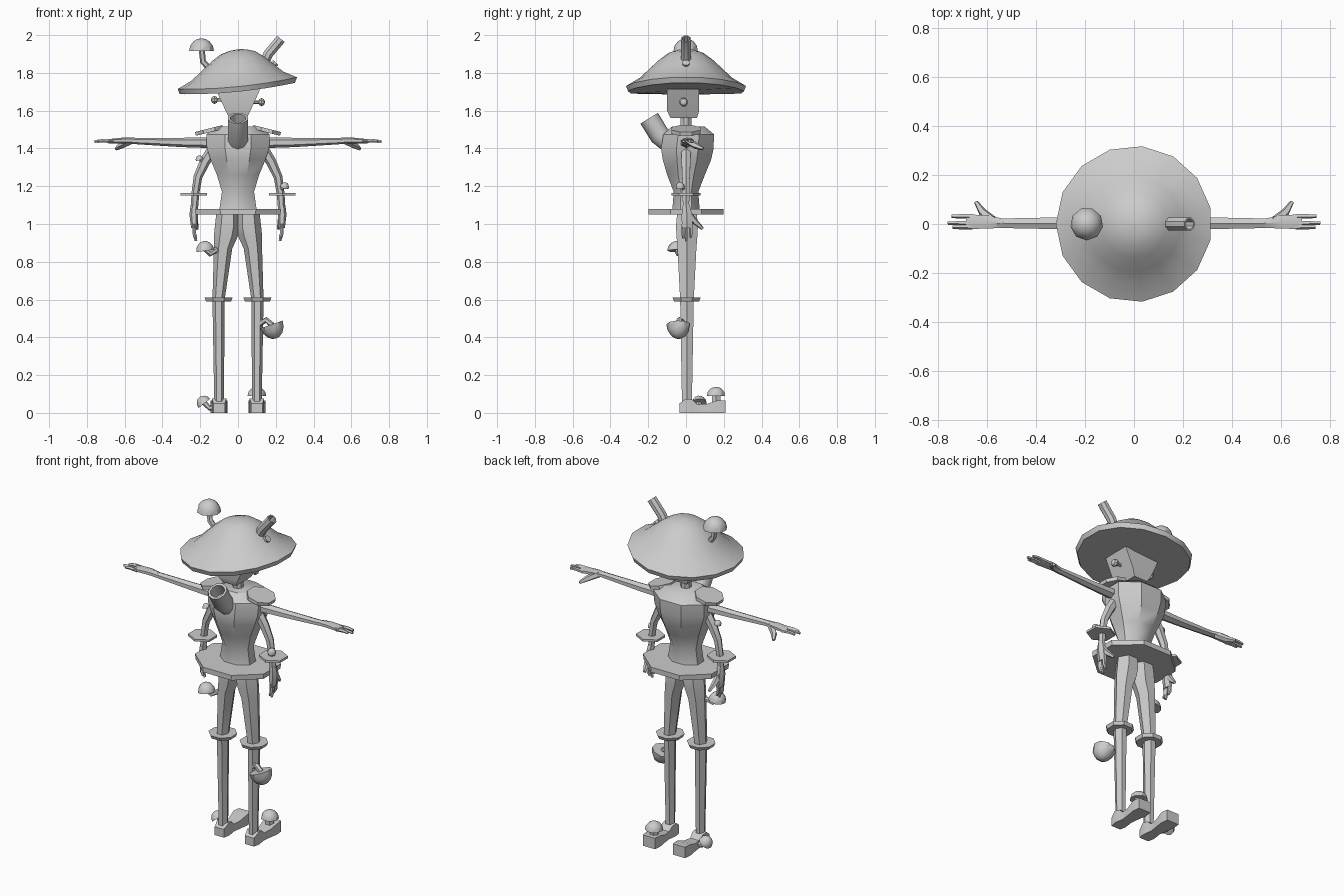
import bpy, bmesh, math
from mathutils import Vector

grey = bpy.data.materials.new("light_grey")
grey.diffuse_color = (0.6, 0.6, 0.6, 1)
X, Y, Z = Vector((1, 0, 0)), Vector((0, 1, 0)), Vector((0, 0, 1))


def tube(name, path, radii, n=8, ref=Y, axis=None, hollow=False, bend=None, sharp=38):
    """Loft n-sided rings along a path; a radius is one value or (along ref, across ref)."""
    pts = [Vector(p) for p in path]
    if not isinstance(radii, list):
        radii = [radii] * len(pts)
    rings = []
    for i, p in enumerate(pts):
        t = axis or (pts[min(i + 1, len(pts) - 1)] - pts[max(i - 1, 0)]).normalized()
        r = radii[i] if isinstance(radii[i], tuple) else (radii[i], radii[i])
        rings.append((p, t, r))
    if hollow:
        p, t, r = rings[-1]
        inner = (r[0] * 0.75, r[1] * 0.75)
        rings += [(p, t, inner), (p - t * 0.08, t, inner)]
    bm = bmesh.new()
    k = 1 / math.cos(math.pi / n)
    loops = []
    for p, t, r in rings:
        u = (ref - t * ref.dot(t)).normalized()
        v = t.cross(u)
        loop = []
        for j in range(n):
            a = 2 * math.pi * (j + 0.5) / n
            loop.append(bm.verts.new(p + u * math.cos(a) * r[0] * k + v * math.sin(a) * r[1] * k))
        loops.append(loop)
    for a, b in zip(loops, loops[1:]):
        for j in range(n):
            bm.faces.new((a[j], a[(j + 1) % n], b[(j + 1) % n], b[j]))
    bm.faces.new(loops[0])
    bm.faces.new(loops[-1])
    if bend:
        for v in bm.verts:
            v.co.z += bend(v.co)
    bmesh.ops.recalc_face_normals(bm, faces=bm.faces[:])
    for f in bm.faces:
        f.smooth = True
    for e in bm.edges:
        e.smooth = e.calc_face_angle(0) < math.radians(sharp)
    me = bpy.data.meshes.new(name)
    bm.to_mesh(me)
    bm.free()
    me.materials.append(grey)
    ob = bpy.data.objects.new(name, me)
    bpy.context.collection.objects.link(ob)
    return ob


def mushroom(name, stem, centre, axis, r, h, stem_r=0.014):
    tube(name + "_stem", stem, stem_r, 6)
    ax, c = Vector(axis).normalized(), Vector(centre)
    angs = [math.radians(a) for a in (0, 25, 50, 70, 86)]
    tube(name + "_cap", [c + ax * h * math.sin(a) for a in angs],
         [r * math.cos(a) for a in angs], 9, axis=ax)


# hat, wide and tilted up on one side
tube("hat", [(0, 0, z) for z in (1.70, 1.727, 1.772, 1.82, 1.872, 1.905, 1.92, 1.925)],
     [0.302, 0.312, 0.24, 0.19, 0.135, 0.09, 0.045, 0.005], 15, ref=X, axis=Z,
     bend=lambda c: 0.1 * c.x + 0.19 * c.x ** 2)
tube("hat_pipe", [(0.125, 0, 1.82), (0.16, 0, 1.90), (0.227, 0, 1.98)], 0.026, 8, hollow=True)
tube("hat_pipe_branch", [(0.14, 0, 1.80), (0.20, 0, 1.855)], 0.018, 8)
mushroom("hat_mushroom", [(-0.14, 0, 1.81), (-0.185, 0, 1.86), (-0.193, 0, 1.93)],
         (-0.193, 0, 1.915), (0, 0, 1), 0.063, 0.068)

# head with side bolts, and neck
tube("head", [(0, -0.012, 1.56), (0, -0.015, 1.60), (0, -0.015, 1.715)],
     [(0.07, 0.045), (0.085, 0.066), (0.085, 0.118)], 4, axis=Z)
tube("neck", [(0, 0, 1.48), (0, 0, 1.57)], 0.028, 8)
for side, s, z in (("right", 1, 1.645), ("left", -1, 1.657)):
    mid = Vector((s * 0.125, -0.013, z))
    tube(side + "_bolt_stem", [(s * 0.07, -0.013, z), mid], 0.008, 6)
    steps = [-85, -45, 0, 45, 85]
    tube(side + "_bolt", [mid + X * 0.018 * math.sin(math.radians(a)) for a in steps],
         [0.022 * math.cos(math.radians(a)) for a in steps], 8, axis=X)

# torso, as z, half width, back y, front y
sections = [(1.08, 0.098, -0.072, 0.072), (1.17, 0.085, -0.065, 0.065), (1.26, 0.112, -0.10, 0.10),
            (1.34, 0.145, -0.123, 0.133), (1.40, 0.165, -0.132, 0.146), (1.475, 0.168, -0.12, 0.148),
            (1.515, 0.11, -0.075, 0.10)]
tube("torso", [(0, (a + b) / 2, z) for z, w, a, b in sections],
     [((b - a) / 2, w) for z, w, a, b in sections], 8, axis=Z)
tube("chest_pipe", [(0, -0.04, 1.395), (0, -0.14, 1.47), (0, -0.195, 1.56)], 0.052, 10,
     ref=X, hollow=True)
tube("waist_disc", [(0, 0, 1.05), (0, 0, 1.08)], [(0.198, 0.225), (0.198, 0.228)], 8)

for side, s in (("right", 1), ("left", -1)):
    def m(*pts):
        return [(s * x, y, z) for x, y, z in pts]

    # shoulder pad
    tube(side + "_shoulder_pad", m((0.15, 0, 1.485), (0.155, 0, 1.505)), (0.078, 0.075), 8)

    # outstretched arm, palm, fingers and thumb
    tube(side + "_upper_arm", m((0.13, 0.003, 1.43), (0.31, 0.003, 1.432), (0.56, 0.003, 1.44)),
         [(0.03, 0.025), (0.024, 0.021), (0.019, 0.014)], 6)
    tube(side + "_upper_palm", m((0.53, 0.003, 1.44), (0.60, 0.008, 1.442), (0.685, 0.01, 1.438)),
         [(0.018, 0.014), (0.027, 0.014), (0.03, 0.010)], 6)
    for i, (y, end) in enumerate(((0.032, 0.745), (0.004, 0.76), (-0.012, 0.74))):
        tube(f"{side}_upper_finger_{i}", m((0.66, y, 1.438), (0.71, y, 1.441), (end, y, 1.437)),
             [0.009, 0.008, 0.006], 5)
    tube(side + "_upper_thumb", m((0.57, 0.01, 1.44), (0.62, 0.05, 1.415), (0.645, 0.09, 1.398)),
         [0.016, 0.014, 0.007], 5, ref=Z)

    # hanging arm, palm, fingers and thumb
    tube(side + "_lower_arm", m((0.13, 0, 1.40), (0.175, 0, 1.33), (0.212, 0, 1.25),
                                (0.226, 0, 1.16), (0.232, 0, 1.06)),
         [0.026, 0.024, 0.02, 0.018, 0.016], 6)
    tube(side + "_lower_palm", m((0.231, 0, 1.10), (0.234, 0.005, 1.05), (0.232, 0.006, 0.98)),
         [(0.018, 0.017), (0.028, 0.02), (0.028, 0.014)], 6)
    for i, (y, end) in enumerate(((0.026, 0.93), (0.002, 0.91), (-0.014, 0.925))):
        tube(f"{side}_lower_finger_{i}", m((0.232, y, 1.0), (0.232, y, 0.95), (0.222, y, end)),
             [0.009, 0.008, 0.006], 5)
    tube(side + "_lower_thumb", m((0.232, 0.01, 1.06), (0.225, 0.05, 1.01), (0.215, 0.088, 0.975)),
         [0.014, 0.013, 0.007], 5, ref=X)
    tube(side + "_wrist_disc", m((0.235, 0, 1.15), (0.235, 0, 1.163)), (0.07, 0.066), 6, ref=X)

    # leg, knee disc and foot
    legs = [(1.06, 0.053, 0.053, 0.052), (0.985, 0.057, 0.057, 0.058), (0.935, 0.064, 0.055, 0.055),
            (0.87, 0.079, 0.042, 0.05), (0.60, 0.103, 0.028, 0.036), (0.04, 0.10, 0.022, 0.026)]
    tube(side + "_leg", m(*[(c, 0.005, z) for z, c, w, d in legs]),
         [(d, w) for z, c, w, d in legs], 6, axis=Z)
    tube(side + "_knee_disc", m((0.103, 0.003, 0.59), (0.103, 0.003, 0.61)),
         [0.066, 0.074], 8)
    foot = [(-0.035, 0.03, 0.05), (0.0, 0.038, 0.075), (0.035, 0.034, 0.07), (0.06, 0.03, 0.045),
            (0.11, 0.036, 0.047), (0.165, 0.045, 0.065), (0.21, 0.04, 0.065)]
    tube(side + "_foot", m(*[(0.10, y, h / 2) for y, w, h in foot]),
         [(w, h / 2) for y, w, h in foot], 4, ref=X, axis=Y)

# mushrooms on the arms, legs and feet
mushroom("left_arm_mushroom", [(-0.175, 0, 1.31), (-0.20, -0.01, 1.345)],
         (-0.203, -0.01, 1.338), (-0.3, 0, 1), 0.02, 0.025, 0.008)
mushroom("right_arm_mushroom", [(0.22, 0, 1.18), (0.248, -0.03, 1.20)],
         (0.245, -0.03, 1.192), (0.3, -0.2, 1), 0.023, 0.03, 0.009)
mushroom("left_hip_mushroom", [(-0.11, -0.02, 0.865), (-0.15, -0.04, 0.842), (-0.173, -0.05, 0.868)],
         (-0.173, -0.05, 0.858), (-0.15, 0, 1), 0.046, 0.052, 0.013)
mushroom("right_leg_mushroom", [(0.11, -0.01, 0.47), (0.15, -0.035, 0.492), (0.18, -0.04, 0.465)],
         (0.177, -0.04, 0.468), (0.35, 0, -1), 0.06, 0.078, 0.014)
mushroom("right_toe_mushroom", [(0.10, 0.16, 0.05), (0.10, 0.16, 0.10)],
         (0.10, 0.16, 0.09), (0, 0, 1), 0.047, 0.048, 0.022)
mushroom("left_foot_mushroom", [(-0.11, 0.06, 0.03), (-0.15, 0.065, 0.025), (-0.18, 0.07, 0.055)],
         (-0.178, 0.07, 0.05), (-0.8, 0, 1), 0.038, 0.042, 0.012)
